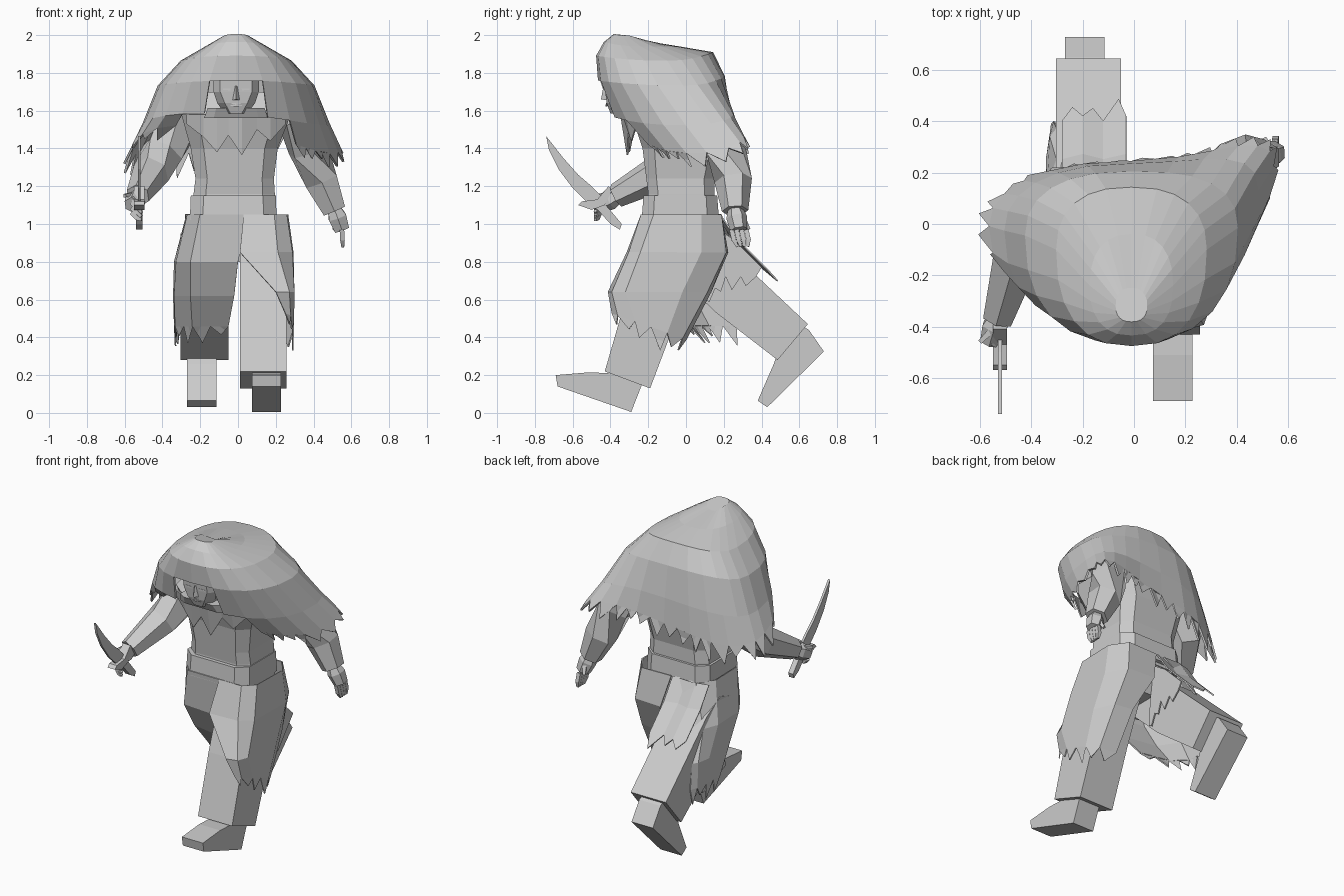
import bpy, bmesh, math, random
from mathutils import Vector

random.seed(4)
cube = bpy.data.objects.get("Cube")
if cube:
    bpy.data.objects.remove(cube, do_unlink=True)

grey = bpy.data.materials.new("plain_grey")
grey.use_nodes = True
grey.diffuse_color = (0.6, 0.6, 0.6, 1)
grey.node_tree.nodes["Principled BSDF"].inputs["Base Color"].default_value = (0.6, 0.6, 0.6, 1)


def finish(name, bm, thickness=0):
    bmesh.ops.recalc_face_normals(bm, faces=bm.faces[:])
    mesh = bpy.data.meshes.new(name)
    bm.to_mesh(mesh)
    bm.free()
    mesh.materials.append(grey)
    ob = bpy.data.objects.new(name, mesh)
    bpy.context.collection.objects.link(ob)
    if thickness:
        mod = ob.modifiers.new("cloth", 'SOLIDIFY')
        mod.thickness, mod.offset = thickness, 0


def loft(name, rings, closed=True, caps=(True, True), skip=None, teeth=None, thickness=0):
    """Skin a list of rings; teeth=(shortest, longest) tears the last edge."""
    bm = bmesh.new()
    rows = [[bm.verts.new(p) for p in ring] for ring in rings]
    n = len(rows[0])
    for i in range(n if closed else n - 1):
        j = (i + 1) % n
        for k in range(len(rows) - 1):
            if not (skip and skip(k, i)):
                a, b = rows[k], rows[k + 1]
                bm.faces.new((a[i], a[j], b[j], b[i]))
        if teeth and not (skip and skip(len(rows) - 2, i)):
            p, q = rows[-1][i], rows[-1][j]
            down = (p.co + q.co - rows[-2][i].co - rows[-2][j].co).normalized()
            cuts = max(1, round((p.co - q.co).length / 0.08))
            edge = [p] + [bm.verts.new(p.co.lerp(q.co, c / cuts)) for c in range(1, cuts)] + [q]
            for u, v in zip(edge, edge[1:]):
                tip = u.co.lerp(v.co, random.uniform(.3, .7)) + down * random.uniform(*teeth)
                bm.faces.new((u, v, bm.verts.new(tip)))
    if closed:
        for use, row in zip(caps, (rows[0], rows[-1])):
            if use:
                bm.faces.new(row)
    finish(name, bm, thickness)


def prism(name, profile, x0, x1):
    """Extrude a side profile of (y, z) points across x."""
    loft(name, [[(x, y, z) for y, z in profile] for x in (x0, x1)])


def tube(name, path, radii, sides=6):
    """Faceted limb along a path."""
    path = [Vector(p) for p in path]
    rings = []
    for i, p in enumerate(path):
        d = (path[min(i + 1, len(path) - 1)] - path[max(i - 1, 0)]).normalized()
        u = d.cross(Vector((0, 0, 1)) if abs(d.z) < .9 else Vector((0, 1, 0))).normalized()
        v = d.cross(u)
        angles = [math.tau * (s + .5) / sides for s in range(sides)]
        rings.append([p + radii[i] * (u * math.cos(a) + v * math.sin(a)) for a in angles])
    loft(name, rings)


def octagon(z, x0, x1, y0, y1, f=.15):
    dx, dy = (x1 - x0) * f, (y1 - y0) * f
    return [(x0 + dx, y0, z), (x1 - dx, y0, z), (x1, y0 + dy, z), (x1, y1 - dy, z),
            (x1 - dx, y1, z), (x0 + dx, y1, z), (x0, y1 - dy, z), (x0, y0 + dy, z)]


# Torso, belt and pelvis
loft("torso", [octagon(1.0, -.24, .2, -.21, .15), octagon(1.16, -.235, .195, -.2, .15),
               octagon(1.24, -.225, .19, -.21, .15), octagon(1.4, -.25, .21, -.23, .19),
               octagon(1.58, -.3, .28, -.29, .2), octagon(1.7, -.2, .2, -.22, .14)])
loft("belt", [octagon(1.02, -.255, .205, -.235, .175), octagon(1.15, -.25, .2, -.225, .165)])
loft("pelvis", [octagon(.8, -.22, .22, -.16, .12), octagon(1.04, -.24, .2, -.2, .15)])

# Trousers and shoes
prism("left_trouser_leg", [(-.43, .22), (-.19, .13), (-.05, .5), (.1, .85), (.05, .94),
                           (-.2, .94), (-.32, .6)], .01, .258)
prism("left_shoe", [(-.69, .2), (-.68, .14), (-.29, .005), (-.235, .145), (-.25, .24),
                    (-.38, .26), (-.41, .21), (-.51, .215)], .075, .228)
prism("right_trouser_leg", [(.645, .47), (.485, .28), (.16, .53), (-.06, .74), (-.08, .9),
                            (.08, .95), (.22, .87), (.39, .71)], -.305, -.05)
prism("right_shoe", [(.6, .47), (.65, .44), (.73, .325), (.43, .03), (.38, .065),
                     (.465, .26), (.5, .36)], -.27, -.115)

# Torn skirt: one open panel round each leg; slope drops the hem towards the back
left_skirt = [
    (1.05, 0, [(.03, -.235), (.19, -.235), (.255, -.17), (.262, .08), (.19, .185), (-.02, .18)]),
    (.85, 0, [(.01, -.31), (.21, -.3), (.285, -.24), (.29, .08), (.22, .21), (.03, .22)]),
    (.64, 0, [(.2, -.41), (.27, -.39), (.295, -.32), (.295, -.02), (.24, .11), (.12, .13)]),
    (.46, .35, [(.25, -.39), (.275, -.36), (.293, -.27), (.29, -.1), (.25, -.02), (.14, .0)])]
right_skirt = [
    (1.05, 0, [(.06, -.235), (-.2, -.235), (-.265, -.15), (-.27, .08), (-.2, .185), (-.08, .18)]),
    (.8, 0, [(.0, -.22), (-.25, -.2), (-.325, -.08), (-.335, .15), (-.3, .25), (-.24, .29)]),
    (.62, 0, [(-.02, -.13), (-.25, -.09), (-.335, .04), (-.34, .25), (-.325, .34), (-.3, .37)]),
    (.46, 0, [(-.05, .0), (-.24, .04), (-.33, .12), (-.335, .27), (-.325, .35), (-.31, .4)])]
for name, levels in (("left_skirt", left_skirt), ("right_skirt", right_skirt)):
    loft(name, [[(x, y, z - slope * (y + .2)) for x, y in row] for z, slope, row in levels],
         closed=False, teeth=(.05, .12), thickness=.008)

# Tail of the skirt over the back thigh, with a drape down its inner side
loft("skirt_tail", [[(x, y + .02 * (i % 2), z) for i, x in enumerate((-.28, -.2, -.12, -.03))]
                    for y, z in ((.16, 1.05), (.25, .92), (.35, .82), (.4, .77))],
     closed=False, teeth=(.05, .11), thickness=.008)
loft("tail_drape", [[(-.035, y, z) for y, z in row] for row in
                    (((.13, 1.0), (.25, .92), (.4, .77)), ((.1, .6), (.21, .72), (.37, .72)))],
     closed=False, teeth=(.03, .08), thickness=.008)

# Hooded mantle: rings given by front (y, z), side (x, y, z), back (y, z);
# shift swings the shoulder back over the trailing arm, twist drops one side of the hem
STEPS = 24


def mantle_ring(front, side, back, shift=0, twist=0):
    ring = []
    for i in range(STEPS):
        a = math.tau * i / STEPS
        s, c = math.sin(a), math.cos(a)
        y, z = front if c > 0 else back
        x = math.copysign(abs(s) ** .8, s) * side[0]
        swing = shift * x * x * (1 if x > 0 else -.2)
        ring.append((x - .01, side[1] + (y - side[1]) * abs(c) ** .85 + swing,
                     side[2] + (z - side[2]) * c * c - twist * math.sin(2 * a)))
    return ring


def opening(level, i):
    return (level == 3 and i in (0, STEPS - 1)) or (level == 4 and i in (0, 1, STEPS - 2, STEPS - 1))


loft("hooded_mantle", [
    mantle_ring((-.38, 2.0), (.06, -.32, 1.993), (-.25, 1.965)),
    mantle_ring((-.43, 1.96), (.16, -.24, 1.935), (-.04, 1.935)),
    mantle_ring((-.47, 1.89), (.29, -.1, 1.86), (.14, 1.905)),
    mantle_ring((-.46, 1.76), (.41, -.04, 1.73), (.2, 1.78), .15),
    mantle_ring((-.4, 1.58), (.49, .0, 1.53), (.23, 1.58), .55, .02),
    mantle_ring((-.3, 1.5), (.55, .03, 1.4), (.24, 1.42), .65, .06)],
    caps=(True, False), skip=opening, teeth=(.05, .13), thickness=.012)

# Collar and torn chest cloth
loft("collar", [octagon(1.56, -.18, .16, -.37, -.2), octagon(1.615, -.16, .14, -.4, -.2)])
torn_edge = [(-.27, 1.53), (-.18, 1.46), (-.11, 1.38), (-.05, 1.47), (.02, 1.365),
             (.1, 1.5), (.17, 1.44), (.25, 1.53)]
loft("chest_rag", [[(x, -.345 + x * x, 1.58) for x, z in torn_edge],
                   [(x, -.31 + .8 * x * x, z) for x, z in torn_edge]],
     closed=False, thickness=.008)

# Head and face
loft("head", [octagon(1.585, -.07, .05, -.4, -.2, .25), octagon(1.64, -.11, .09, -.42, -.15, .2),
              octagon(1.7, -.13, .11, -.428, -.12), octagon(1.78, -.13, .11, -.435, -.12)])
loft("nose", [[(-.032, -.418, 1.655), (-.01, -.45, 1.66), (.012, -.418, 1.655)],
              [(-.02, -.425, 1.73), (-.01, -.437, 1.73), (0, -.425, 1.73)]])
for side in (-1, 1):
    tube("eye", [(-.01 + side * .03, -.427, 1.712), (-.01 + side * .07, -.427, 1.714)], [.007, .005], 4)
for z, r in ((1.637, .006), (1.627, .007)):
    tube("lip", [(-.04, -.416, z), (-.01, -.42, z), (.02, -.416, z)], [.003, r, .003], 4)

# Arms
tube("right_arm", [(-.3, .02, 1.56), (-.4, -.02, 1.38), (-.46, -.14, 1.27), (-.53, -.37, 1.15)],
     [.12, .115, .1, .065])
tube("left_arm", [(.31, .12, 1.58), (.37, .21, 1.4), (.44, .25, 1.23), (.51, .26, 1.07)],
     [.11, .11, .1, .07])


def hand(name, wrist, knuckle, tip):
    w, k, t = Vector(wrist), Vector(knuckle), Vector(tip)
    tube(name, [w, w.lerp(k, .4), k], [.04, .055, .045])
    across = Vector((0, 1, 0)) if abs((k - w).z) > .1 else Vector((0, 0, 1))
    for f in range(4):
        off = across * (f - 1.5) * .026
        tube(f"{name}_finger", [k + off, k.lerp(t, .6) + off, t + off * .7], [.017, .017, .01], 4)
    tube(f"{name}_thumb", [w.lerp(k, .4) + across * .03, k + across * .05 - Vector((.04, 0, 0))],
         [.018, .012], 4)


hand("left_hand", (.51, .26, 1.08), (.55, .28, .97), (.555, .3, .88))
hand("right_hand", (-.53, -.36, 1.15), (-.56, -.46, 1.1), (-.51, -.48, 1.05))

# Curved sword
prism("sword_blade", [(-.74, 1.465), (-.725, 1.39), (-.675, 1.29), (-.6, 1.19), (-.5, 1.09),
                      (-.43, 1.13), (-.5, 1.2), (-.57, 1.26), (-.65, 1.35)], -.53, -.515)
prism("sword_guard", [(-.57, 1.1), (-.55, 1.12), (-.47, 1.13), (-.41, 1.2), (-.39, 1.18),
                      (-.43, 1.1), (-.5, 1.075)], -.55, -.495)
prism("sword_grip", [(-.49, 1.1), (-.45, 1.13), (-.39, 1.06), (-.34, 1.0), (-.35, .97),
                     (-.4, 1.0)], -.54, -.505)
